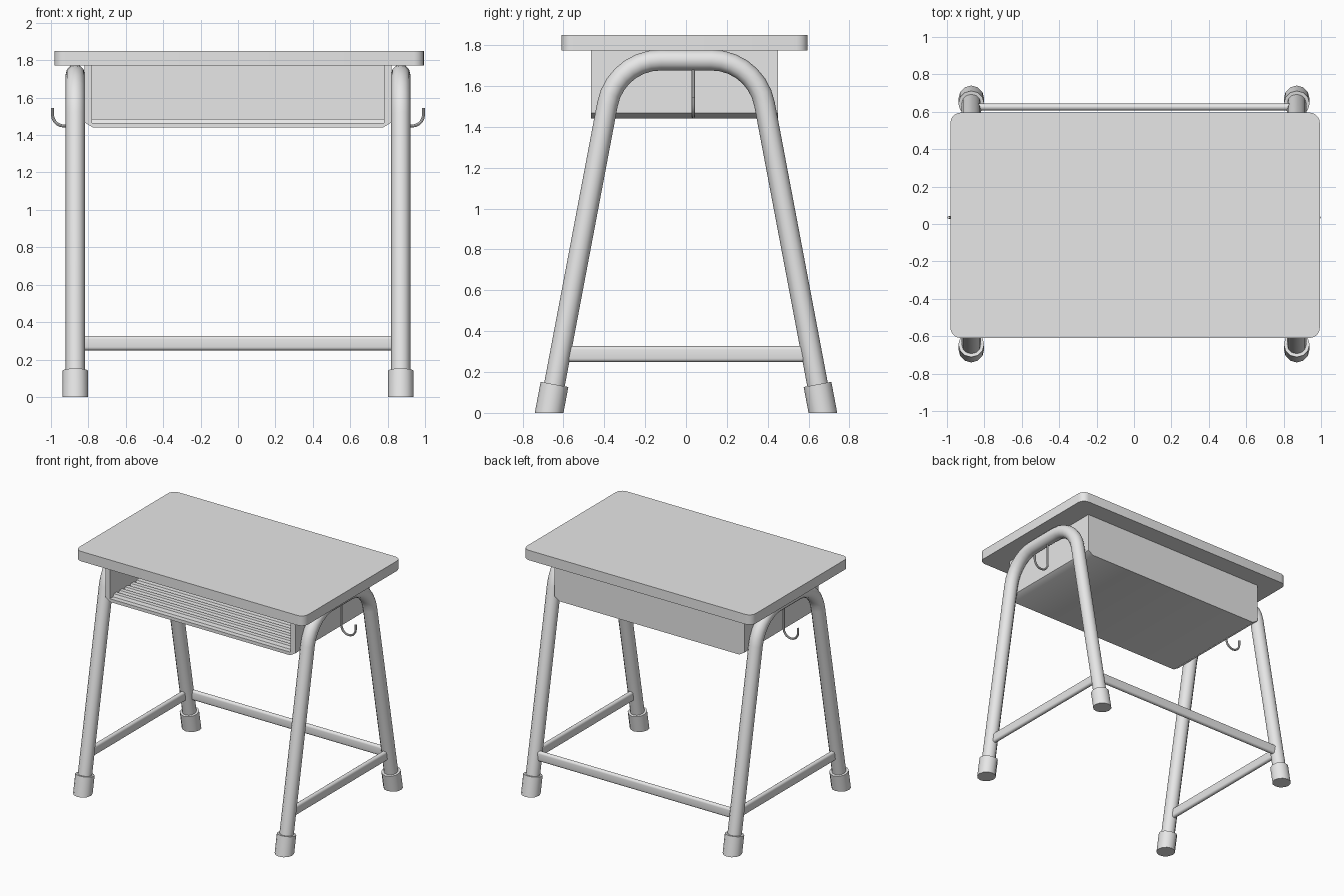
import bpy, bmesh, math
from mathutils import Vector, Matrix

if "Cube" in bpy.data.objects:
    bpy.data.objects.remove(bpy.data.objects["Cube"], do_unlink=True)

grey = bpy.data.materials.new("plain_grey")
grey.use_nodes = True
grey.diffuse_color = (0.8, 0.8, 0.8, 1)
grey.node_tree.nodes["Principled BSDF"].inputs["Base Color"].default_value = (0.8, 0.8, 0.8, 1)


def select_only(ob):
    bpy.ops.object.select_all(action='DESELECT')
    ob.select_set(True)
    bpy.context.view_layer.objects.active = ob


def add_object(name, bm):
    bmesh.ops.recalc_face_normals(bm, faces=bm.faces)
    mesh = bpy.data.meshes.new(name)
    bm.to_mesh(mesh)
    bm.free()
    mesh.materials.append(grey)
    ob = bpy.data.objects.new(name, mesh)
    bpy.context.collection.objects.link(ob)
    select_only(ob)
    bpy.ops.object.shade_smooth_by_angle(angle=math.radians(40))
    return ob


def rounded_rect(w, h, r, steps):
    pts = []
    for i, (sx, sy) in enumerate([(1, 1), (-1, 1), (-1, -1), (1, -1)]):
        for k in range(steps + 1):
            a = math.pi / 2 * (i + k / steps)
            pts.append((sx * (w / 2 - r) + r * math.cos(a), sy * (h / 2 - r) + r * math.sin(a)))
    return pts


def extrude_profile(name, pts, axis, start, end, place=(0, 0)):
    """Extrude a 2D outline along x, y or z; the outline uses the other two axes in order."""
    def at(p, t):
        v = [p[0] + place[0], p[1] + place[1]]
        v.insert("xyz".index(axis), t)
        return v
    bm = bmesh.new()
    face = bm.faces.new([bm.verts.new(at(p, start)) for p in pts])
    out = bmesh.ops.extrude_face_region(bm, geom=[face])
    shift = Vector(at((0, 0), end)) - Vector(at((0, 0), start))
    bmesh.ops.translate(bm, vec=shift, verts=[g for g in out["geom"] if isinstance(g, bmesh.types.BMVert)])
    return add_object(name, bm)


def tube(name, points, radius, resolution):
    curve = bpy.data.curves.new(name, 'CURVE')
    curve.dimensions = '3D'
    curve.bevel_depth = radius
    curve.bevel_resolution = resolution
    curve.use_fill_caps = True
    spline = curve.splines.new('POLY')
    spline.points.add(len(points) - 1)
    for sp, p in zip(spline.points, points):
        sp.co = (*p, 1)
    ob = bpy.data.objects.new(name, curve)
    bpy.context.collection.objects.link(ob)
    select_only(ob)
    bpy.ops.object.convert(target='MESH')
    ob = bpy.context.object
    ob.data.materials.clear()
    ob.data.materials.append(grey)
    bpy.ops.object.shade_smooth_by_angle(angle=math.radians(40))


# Table top
extrude_profile("table_top", rounded_rect(1.975, 1.205, 0.055, 5), "z", 1.773, 1.85, (0.006, -0.007))

# Storage box, open at the front, with chamfered lower corners
FRONT, BACK, TOP, BASE = -0.465, 0.45, 1.774, 1.44
half = [(0.82, TOP), (0.82, 1.467), (0.775, BASE)]
inner = [(0.78, 1.465), (0.78, TOP)]
right_half = half + [(-x, z) for x, z in reversed(half)]
shell = right_half + [(-x, z) for x, z in reversed(inner)] + inner
extrude_profile("storage_box", shell, "y", FRONT, BACK)
extrude_profile("box_back", rounded_rect(1.57, 0.32, 0.001, 1), "y", BACK - 0.03, BACK, (0, 1.613))

# Ribs along the box floor
for i in range(12):
    y = FRONT + 0.065 + i * 0.07
    extrude_profile("floor_rib", [(y - 0.026, 1.464), (y - 0.017, 1.486), (y + 0.017, 1.486), (y + 0.026, 1.464)],
                    "x", -0.781, 0.781)

# Leg frame path: slanted legs joined by a rounded top
LEG_X, SLOPE, APEX, RADIUS = 0.87, 0.189, 1.727, 0.265
lean = math.atan(SLOPE)
foot_y = 0.67
corner_y = foot_y - SLOPE * APEX
tangent = RADIUS * math.tan((math.pi / 2 - lean) / 2)
arc = []
for k in range(8):
    a = math.pi / 2 + (lean - math.pi / 2) * k / 7
    arc.append((corner_y - tangent + RADIUS * math.cos(a), APEX - RADIUS + RADIUS * math.sin(a)))
half_path = arc + [(foot_y - SLOPE * 0.03, 0.03)]
frame_path = [(-y, z) for y, z in reversed(half_path)] + half_path

BAR_Z = 0.288
bar_y = foot_y - SLOPE * BAR_Z
for side, label in ((1, "left"), (-1, "right")):
    x = side * LEG_X
    tube(label + "_leg_frame", [(x, y, z) for y, z in frame_path], 0.051, 4)

    # Foot caps, cut flat at the floor
    for end in (-1, 1):
        bm = bmesh.new()
        bmesh.ops.create_cone(bm, cap_ends=True, segments=12, radius1=0.069, radius2=0.069, depth=0.3)
        tilt = Matrix.Rotation(end * lean, 4, 'X')
        bmesh.ops.transform(bm, verts=bm.verts, matrix=Matrix.Translation((x, end * foot_y, 0))
                            @ tilt @ Matrix.Translation((0, 0, -0.008)))
        cut = bmesh.ops.bisect_plane(bm, geom=bm.verts[:] + bm.edges[:] + bm.faces[:],
                                     plane_co=(0, 0, 0), plane_no=(0, 0, -1), clear_outer=True)
        bmesh.ops.holes_fill(bm, edges=[e for e in cut["geom_cut"] if isinstance(e, bmesh.types.BMEdge)])
        add_object(label + "_foot_cap", bm)

    # Side crossbar
    extrude_profile(label + "_side_bar", rounded_rect(0.036, 0.077, 0.017, 4), "y", -bar_y, bar_y, (x, BAR_Z))

    # Bag hook hanging under the top of the frame
    bend = [(0.93 - 0.062 * math.cos(math.pi * k / 10), 1.51 - 0.062 * math.sin(math.pi * k / 10))
            for k in range(11)]
    hook = [(0.868, 1.70)] + bend + [(0.992, 1.545)]
    tube(label + "_bag_hook", [(side * hx, 0.035, hz) for hx, hz in hook], 0.008, 2)

# Rear crossbar
extrude_profile("rear_bar", rounded_rect(0.036, 0.077, 0.017, 4), "x", -LEG_X, LEG_X, (bar_y + 0.01, BAR_Z))
